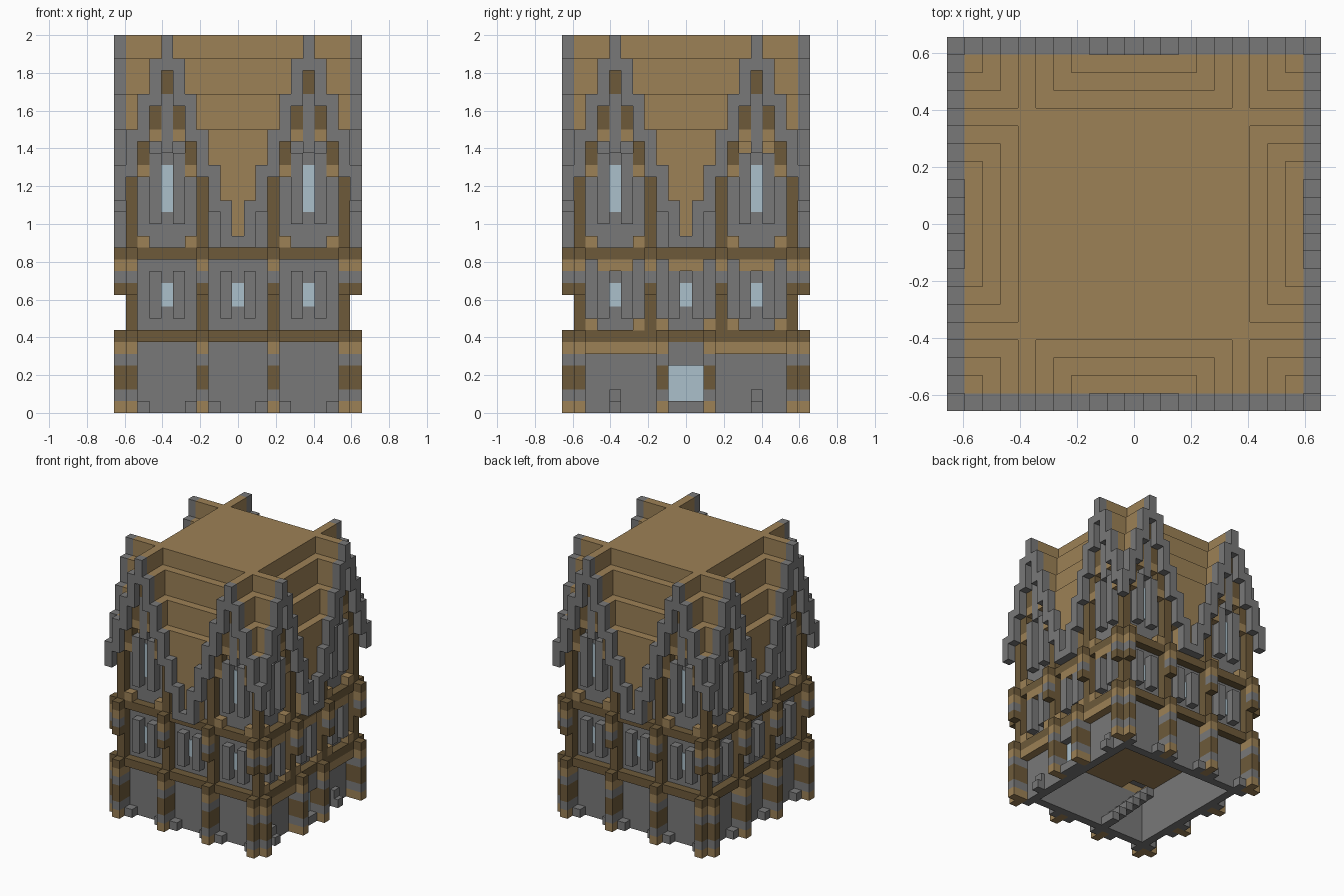
import bpy, bmesh
from mathutils import Matrix, Vector

cube = bpy.data.objects.get("Cube")
if cube:
    bpy.data.objects.remove(cube, do_unlink=True)

V = 1 / 16  # size of one block


def material(name, rgb):
    m = bpy.data.materials.new(name)
    m.use_nodes = True
    m.diffuse_color = (*rgb, 1)
    for n in m.node_tree.nodes:
        if n.type == 'BSDF_PRINCIPLED':
            n.inputs["Base Color"].default_value = (*rgb, 1)
            n.inputs["Roughness"].default_value = 0.9
    return m


MATS = {
    "stone": material("stone grey", (0.19, 0.19, 0.19)),
    "plank": material("plank tan", (0.335, 0.22, 0.093)),
    "timber": material("timber brown", (0.155, 0.102, 0.042)),
    "glass": material("pale glass", (0.41, 0.53, 0.6)),
}
SLOT = {name: n for n, name in enumerate(MATS)}
parts = {}


def block(part, mat, i, d, k, turn=0):
    """Box over block ranges: i along the wall, d outwards, k upwards (end open)."""
    bm = parts.setdefault(part, bmesh.new())
    lo = Vector((i[0] - .5, -d[1] - .5, k[0])) * V
    hi = Vector((i[1] + .5, -d[0] + .5, k[1])) * V
    size = hi - lo
    mx = (Matrix.Rotation(turn * 1.5707963, 4, 'Z')
          @ Matrix.Translation((lo + hi) / 2) @ Matrix.Diagonal((*size, 1)))
    made = bmesh.ops.create_cube(bm, size=1, matrix=mx)
    for f in {f for v in made["verts"] for f in v.link_faces}:
        f.material_index = SLOT[mat]


def at(n):
    return (n, n)


GABLE = [32, 30, 27, 24, 21, 18, 15]  # stepped height away from each peak


def gable(i):
    """Underside and top of the stepped gable rim."""
    step = abs(abs(i) - 6)
    top = GABLE[step]
    low = max(14, 29 if step == 0 else top - 4)
    return (18 if abs(i) == 10 else low), top


# Solid upper core and roof body
block("core", "stone", (-8, 8), (-8, 8), (7, 24))
block("roof", "plank", (-6, 6), (-6, 6), (22, 32))
for turn in range(4):
    for step in range(3):
        block("roof", "plank", (-8, 8), (6 - step, min(8, 6 + step)),
              (22, GABLE[step]), turn)

# Ceiling with a stair opening
block("ceiling", "plank", (-8, 8), (-8, 5), (6, 7))
block("ceiling", "plank", (-8, 8), at(8), (6, 7))
block("ceiling", "plank", (-8, -8), (6, 7), (6, 7))
block("ceiling", "plank", (-4, 8), (6, 7), (6, 7))

# Stair inside the ground floor
for s in range(6):
    block("inner_stair", "stone", at(-2 - s), (6, 7), (s, s + 1))

for turn in range(4):
    right = turn == 1

    # Gable rim and the roof edge behind it
    for i in range(-10, 11):
        low, top = gable(i)
        block("gable_rim", "stone", at(i), at(10), (low, top), turn)
        if abs(i) < 10:
            block("roof_edge", "plank", at(i), at(9), (low, max(top, 24)), turn)
        if 4 <= abs(i) <= 8:
            block("gable_timber", "timber", at(i), at(9), (low - 2, low), turn)
            if abs(i) != 6:
                block("gable_trim", "plank", at(i), at(9), (low - 3, low - 2), turn)

    # Beams around each storey
    for k in (6, 13):
        block("beam", "timber", (-9, 9), at(9), (k, k + 1), turn)

    # Ground wall
    block("ground_wall", "stone", (-8, 8), at(8), (0, 6), turn)

    # Pillars with banded blocks
    inner = 2 if right else 3
    for i in (-9, -inner, inner, 9):
        for mat, k in (("plank", (0, 1)), ("stone", (1, 2)), ("timber", (2, 4)),
                       ("stone", (4, 5)), ("plank", (5, 6)), ("timber", (6, 7))):
            block("ground_pillar", mat, at(i), (9, 10), k, turn)
    for i in (-9, -3, 3, 9):
        block("upper_pillar", "timber", at(i), at(9), (7, 20), turn)
        for mat, k in (("timber", 10), ("stone", 11), ("plank", 12), ("timber", 13)):
            block("bracket", mat, at(i), at(10), (k, k + 1), turn)

    # Middle storey windows with posts
    for c in (-6, 0, 6):
        block("middle_window", "glass", at(c), (9, 8.1), (9, 11), turn)
        for s in (-1, 1):
            block("middle_post", "stone", at(c + s), at(9), (8, 12), turn)
            if right:
                block("sill_block", "plank", at(c + 2 * s), at(9), (7, 8), turn)
        if right:
            block("lintel", "plank", (c - 1, c + 1), at(9), (12, 13), turn)

    # Tall gable windows with posts and mullion
    for c in (-6, 6):
        block("tall_window", "glass", at(c), (9, 8.1), (17, 21), turn)
        block("mullion", "stone", at(c), at(9), (22, 27), turn)
        for s in (-1, 1):
            block("tall_post", "stone", at(c + s), at(9), (16, 22), turn)
            block("ledge_block", "plank", at(c + 2 * s), at(9), (14, 15), turn)

    # Door side, or footing stones on the plain sides
    if right:
        block("door", "glass", (-1, 1), (9, 8.1), (1, 4), turn)
        block("door_step", "stone", (-1, 1), at(9), (0, 1), turn)
        block("door_lintel", "stone", (-1, 1), at(9), (4, 6), turn)
        for s in (-1, 1):
            block("footing", "stone", at(6 * s), at(9), (0, 1), turn)
            block("footing", "stone", at(6 * s), (9, 8.5), (1, 2), turn)
            a, b = sorted((3 * s, 8 * s))
            block("door_side_beam", "plank", (a, b), at(9), (5, 6), turn)
    else:
        for i in (-8, -4, -2, 2, 4, 8):
            block("footing", "stone", at(i), at(9), (0, 1), turn)

# Turn each collected part into an object
for name, bm in parts.items():
    mesh = bpy.data.meshes.new(name)
    for m in MATS.values():
        mesh.materials.append(m)
    bmesh.ops.recalc_face_normals(bm, faces=bm.faces)
    bm.to_mesh(mesh)
    bm.free()
    bpy.context.scene.collection.objects.link(bpy.data.objects.new(name, mesh))
